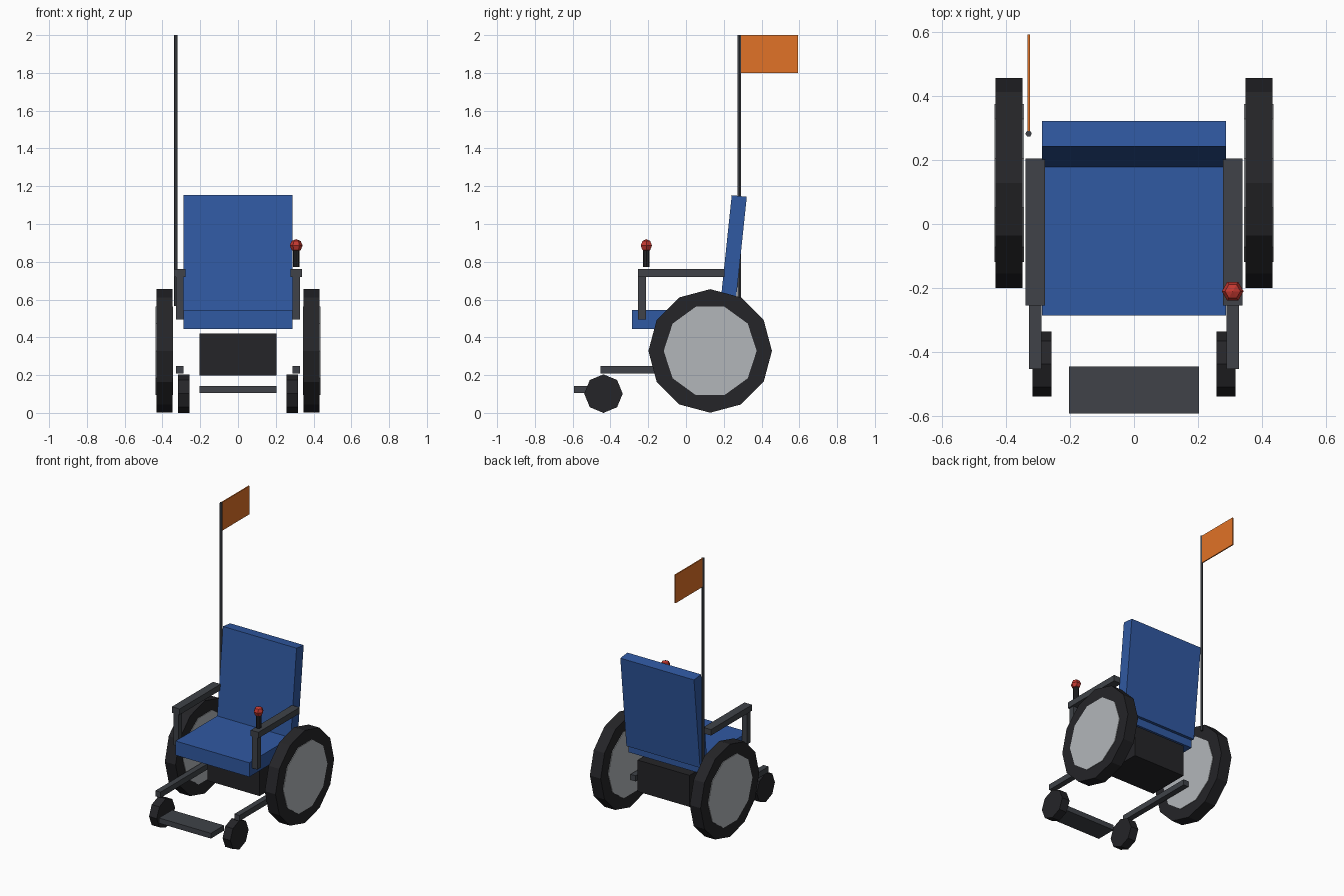
import bpy, bmesh
from math import sin, cos, pi, radians
from mathutils import Matrix

if "Cube" in bpy.data.objects:
    bpy.data.objects.remove(bpy.data.objects["Cube"])


def material(name, rgb):
    m = bpy.data.materials.new(name)
    m.diffuse_color = (*rgb, 1)
    m.use_nodes = True
    m.node_tree.nodes["Principled BSDF"].inputs["Base Color"].default_value = m.diffuse_color
    return m


BLUE = material("blue_fabric", (0.03, 0.10, 0.36))
BLACK = material("black_rubber", (0.018, 0.018, 0.021))
DARK = material("dark_metal", (0.05, 0.055, 0.065))
SILVER = material("silver", (0.45, 0.47, 0.49))
RED = material("red_knob", (0.55, 0.04, 0.03))
ORANGE = material("orange_flag", (0.75, 0.17, 0.02))


def finish(name, bm, mat):
    bmesh.ops.recalc_face_normals(bm, faces=bm.faces)
    mesh = bpy.data.meshes.new(name)
    bm.to_mesh(mesh)
    bm.free()
    mesh.materials.append(mat)
    ob = bpy.data.objects.new(name, mesh)
    bpy.context.collection.objects.link(ob)
    return ob


def box(name, x, y, z, mat):
    """Box from (min, max) ranges."""
    bm = bmesh.new()
    size = [r[1] - r[0] for r in (x, y, z)]
    mid = [(r[0] + r[1]) / 2 for r in (x, y, z)]
    bmesh.ops.create_cube(bm, size=1, matrix=Matrix.Diagonal((*size, 1)))
    ob = finish(name, bm, mat)
    ob.location = mid
    return ob


def lathe(name, profile, sides, loc, mat, axis="Z"):
    """Revolve (radius, height) points around the axis; first vertex at angle 0."""
    bm = bmesh.new()
    rings = []
    for r, h in profile:
        ring = []
        for i in range(sides):
            a = 2 * pi * i / sides
            u, v = r * cos(a), r * sin(a)
            ring.append(bm.verts.new((u, v, h) if axis == "Z" else (h, u, v)))
        rings.append(ring)
    for lo, hi in zip(rings, rings[1:]):
        for i in range(sides):
            j = (i + 1) % sides
            bm.faces.new((lo[i], lo[j], hi[j], hi[i]))
    for ring, (r, h) in ((rings[0], profile[0]), (rings[-1], profile[-1])):
        if r > 1e-6:
            bm.faces.new(ring)
    bmesh.ops.remove_doubles(bm, verts=bm.verts, dist=1e-5)
    ob = finish(name, bm, mat)
    ob.location = loc
    return ob


def disc(name, radius, width, sides, loc, mat):
    return lathe(name, [(radius, -width / 2), (radius, width / 2)], sides, loc, mat, "X")


# Seat, reclined backrest, battery box and footrest
box("seat", (-0.2875, 0.2875), (-0.285, 0.23), (0.445, 0.545), BLUE)
tilt = radians(6)
back = box("backrest", (-0.2875, 0.2875), (-0.04, 0.04), (-0.325, 0.325), BLUE)
back.rotation_euler.x = -tilt
back.location = (0, 0.248, 0.825)
box("battery_box", (-0.203, 0.203), (-0.05, 0.25), (0.198, 0.42), BLACK)
box("footrest", (-0.203, 0.203), (-0.592, -0.445), (0.105, 0.142), DARK)

# Wheels, frame bars and armrests on both sides
for s, side in ((-1, "left"), (1, "right")):
    disc(side + "_rear_tyre", 0.327, 0.084, 12, (s * 0.39, 0.128, 0.328), BLACK)
    disc(side + "_rear_hub", 0.246, 0.092, 10, (s * 0.39, 0.128, 0.328), SILVER)
    disc(side + "_caster_wheel", 0.102, 0.06, 8, (s * 0.287, -0.437, 0.102), BLACK)

    def bar(name, half, y, z):
        box(side + name, (s * 0.308 - half, s * 0.308 + half), y, z, DARK)

    bar("_frame_bar", 0.02, (-0.453, 0.15), (0.208, 0.248))
    bar("_armrest", 0.03, (-0.255, 0.205), (0.72, 0.762))
    bar("_armrest_post", 0.02, (-0.253, -0.212), (0.495, 0.725))

# Joystick on the right armrest
lathe("joystick_stem", [(0.018, 0.772), (0.018, 0.872)], 8, (0.308, -0.21, 0), BLACK)
ball = [(0.034 * sin(i * pi / 4), -0.034 * cos(i * pi / 4)) for i in range(5)]
lathe("joystick_knob", ball, 6, (0.308, -0.21, 0.886), RED)

# Safety flag on its pole
lathe("flag_pole", [(0.01, 0.565), (0.01, 2.0)], 6, (-0.329, 0.282, 0), DARK)
box("flag", (-0.333, -0.325), (0.285, 0.592), (1.8, 2.0), ORANGE)
